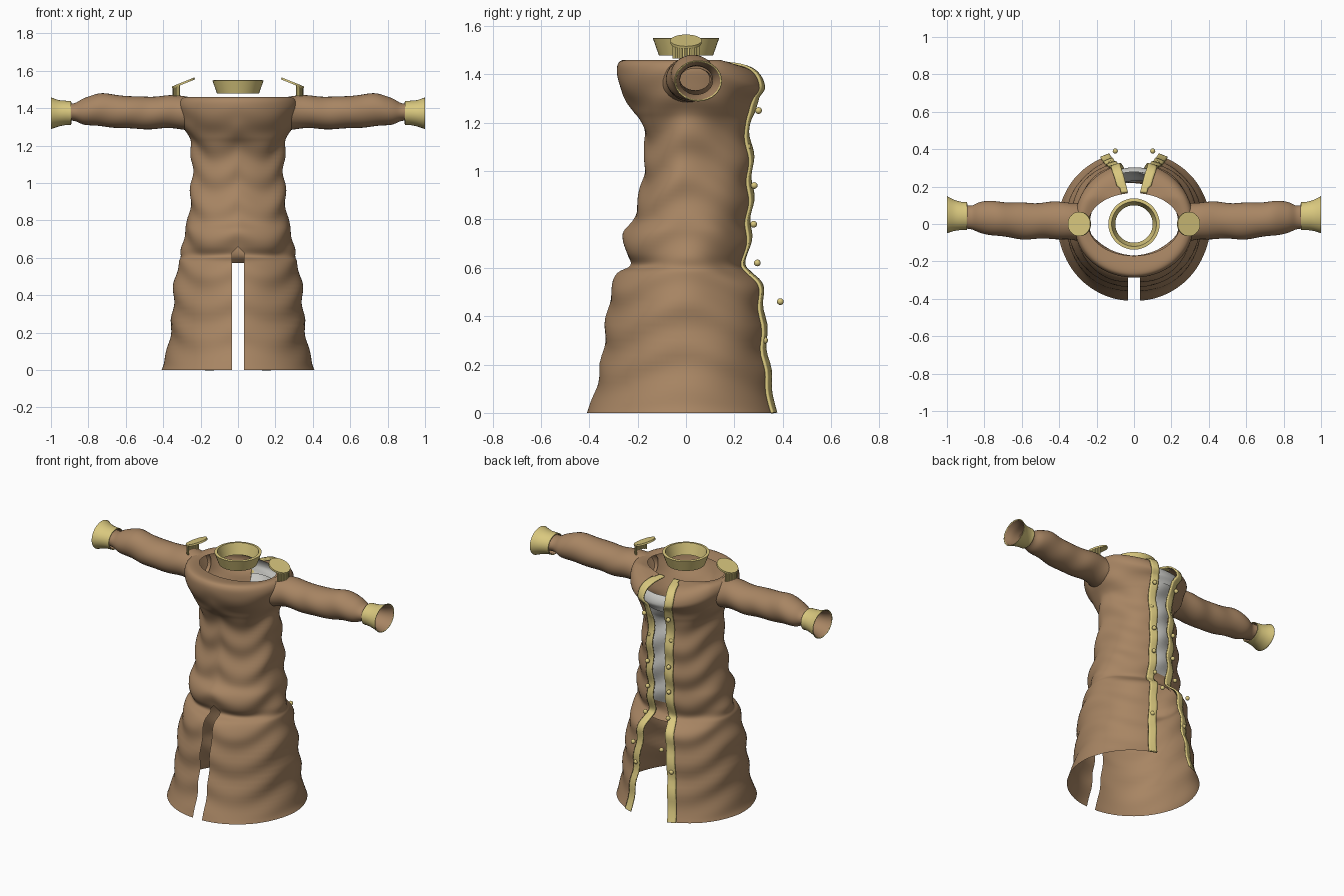
import bpy, bmesh, math
from mathutils import Vector, Matrix

if "Cube" in bpy.data.objects:
    bpy.data.objects.remove(bpy.data.objects["Cube"])

def mat(name, c):
    m = bpy.data.materials.new(name)
    m.diffuse_color = (*c, 1)
    m.use_nodes = True
    m.node_tree.nodes["Principled BSDF"].inputs["Base Color"].default_value = m.diffuse_color
    return m

BROWN = mat("brown cloth", (0.39, 0.235, 0.125))
GOLD = mat("gold trim", (0.70, 0.58, 0.21))
GREY = mat("grey shirt", (0.60, 0.60, 0.57))

def finish(name, bm, material, mirror=True, thick=0, angle=50):
    bmesh.ops.recalc_face_normals(bm, faces=bm.faces)
    me = bpy.data.meshes.new(name)
    bm.to_mesh(me)
    bm.free()
    ob = bpy.data.objects.new(name, me)
    bpy.context.collection.objects.link(ob)
    me.materials.append(material)
    bpy.ops.object.select_all(action='DESELECT')
    ob.select_set(True)
    bpy.context.view_layer.objects.active = ob
    bpy.ops.object.shade_smooth_by_angle(angle=math.radians(angle))
    if thick:
        s = ob.modifiers.new("thickness", 'SOLIDIFY')
        s.thickness = thick
        s.offset = 0
    if mirror:
        m = ob.modifiers.new("mirror", 'MIRROR')
        m.merge_threshold = 0.0005
    return ob

def grid(rows, closed=False):
    bm = bmesh.new()
    vs = [[bm.verts.new(p) for p in r] for r in rows]
    n = len(rows[0])
    for a, b in zip(vs, vs[1:]):
        for i in range(n if closed else n - 1):
            j = (i + 1) % n
            bm.faces.new((a[i], a[j], b[j], b[i]))
    return bm

def spline(keys, steps):
    # Catmull-Rom through the key tuples
    out = []
    for i in range(len(keys) - 1):
        k = [keys[max(0, i - 1)], keys[i], keys[i + 1], keys[min(len(keys) - 1, i + 2)]]
        for s in range(steps):
            t = s / steps
            out.append(tuple(0.5 * (2 * b + (c - a) * t + (2 * a - 5 * b + 4 * c - d) * t * t
                             + (3 * b - a - 3 * c + d) * t ** 3) for a, b, c, d in zip(*k)))
    return out + [keys[-1]]

# Coat cross-sections: height, half width, depth to -y, depth to +y, half opening
RINGS = spline([
    (0, .41, .41, .385, .13), (.04, .395, .395, .375, .125), (.15, .37, .362, .36, .115),
    (.30, .355, .34, .34, .10), (.45, .34, .322, .325, .085), (.53, .325, .302, .31, .075),
    (.58, .31, .28, .265, .06), (.61, .295, .235, .245, .05), (.66, .298, .25, .25, .047),
    (.74, .285, .255, .262, .045), (.80, .27, .22, .266, .045), (.90, .26, .192, .272, .045),
    (1.0, .248, .175, .272, .045), (1.1, .24, .168, .268, .045), (1.2, .25, .185, .258, .045),
    (1.25, .265, .215, .275, .048), (1.32, .30, .265, .31, .06), (1.40, .32, .285, .325, .075),
    (1.445, .31, .28, .30, .07), (1.46, .28, .25, .25, .055), (1.45, .245, .17, .165, .035)], 5)

def coat_point(ring, a, off=0.0):
    # a = 0 at the +y opening, pi at the -y slit
    z, w, f, b, _ = ring
    s, c = math.sin(a), math.cos(a)
    fold = .007 * math.sin(36 * z + 2 * math.sin(3 * a)) + .005 * math.sin(5 * a + 11 * z) * s
    fold *= min(1, max(0, (1.42 - z) / .15)) * min(1, .3 + z * 3)
    r = off + fold
    y = c * ((b if c > 0 else f) + r)
    if z > 1.3:
        z -= max(0, y - .14) * .3 * min(1, (z - 1.3) / .1)
        z += off
    return (s * (w + r), y, z)

def back_angle(ring, extra=0):
    return math.asin(min(1, (ring[4] + extra) / ring[1]))

# Coat body with the slit and the buttoned opening
rows = []
for g in RINGS:
    slit = min(.032, max(0, .66 - g[0]))
    a0, a1 = back_angle(g), math.pi - math.asin(slit / g[1])
    row = [coat_point(g, a0 + (a1 - a0) * i / 44) for i in range(45)]
    if slit == 0:
        row[-1] = (0, row[-1][1], row[-1][2])
    rows.append(row)
finish("coat_body", grid(rows), BROWN)

# Gold trim along the opening
rows = []
for g in RINGS:
    a0 = back_angle(g, -.003)
    a1 = back_angle(g, .045 if g[1] > .26 or g[0] < 1.4 else .032)
    rows.append([coat_point(g, a0 + (a1 - a0) * i / 4, .005) for i in range(5)])
finish("opening_trim", grid(rows), GOLD, thick=.01)

# Panels closing the opening behind the trim
def panel(name, z0, z1, material):
    rows = []
    for g in RINGS[:-10]:
        if z0 <= g[0] <= z1:
            rows.append([coat_point(g, back_angle(g, .04) * i / 4, -.022) for i in range(-4, 5)])
    finish(name, grid(rows), material, mirror=False)

panel("shirt_panel", .67, 1.45, GREY)
panel("waist_panel", .57, .68, BROWN)

# Button rows
bm = bmesh.new()
for x, y, z in [(.085, .30, 1.25), (.075, .255, 1.10), (.075, .282, .94), (.075, .28, .78),
                (.08, .295, .62), (.10, .39, .46), (.125, .325, .30)]:
    bmesh.ops.create_uvsphere(bm, u_segments=12, v_segments=8, radius=.014,
                              matrix=Matrix.Translation((x, y, z)))
finish("buttons", bm, GOLD)

# Lofted tubes along x: x, centre y, half depth, centre z, half height
def tube(name, keys, material, steps=5, crease=0, thick=0, inset=0):
    rows = []
    for x, cy, ry, cz, rz in spline(keys, steps):
        row = []
        for i in range(32):
            a = math.tau * i / 32
            k = 1 + crease * math.sin(34 * x + 2 * math.sin(a)) - inset
            row.append((x, cy + ry * k * math.cos(a), cz + rz * k * math.sin(a)))
        rows.append(row)
    finish(name, grid(rows, True), material, thick=thick)

tube("sleeve", [(.27, .005, .11, 1.375, .09), (.34, .015, .10, 1.38, .088),
                (.45, .02, .098, 1.377, .087), (.55, .015, .097, 1.375, .086),
                (.65, .02, .095, 1.385, .088), (.74, .03, .092, 1.39, .087),
                (.82, .035, .082, 1.385, .072), (.87, .035, .065, 1.38, .048),
                (.91, .04, .066, 1.378, .045)], BROWN, crease=.03)
CUFF = [(.892, .043, .072, 1.375, .062), (.92, .043, .073, 1.375, .063),
        (.96, .046, .081, 1.373, .069), (1.0, .05, .097, 1.373, .083)]
tube("cuff", CUFF, GOLD, steps=4, thick=.004)
tube("cuff_lining", [(k[0] - .002,) + k[1:] for k in CUFF], BROWN, steps=4, inset=.06)

# Standing collar
profile = [(.100, 1.482), (.112, 1.478), (.137, 1.549), (.120, 1.551), (.100, 1.482)]
rows = [[(r * math.cos(math.tau * i / 40), r * math.sin(math.tau * i / 40), z)
         for i in range(40)] for r, z in profile]
finish("collar", grid(rows, True), GOLD, mirror=False, angle=30)

# Shoulder boards with hanging fringe
tilt = math.radians(22)
bm = bmesh.new()
bmesh.ops.create_cone(bm, cap_ends=True, segments=32, radius1=.065, radius2=.065, depth=.011,
                      matrix=Matrix.Translation((.292, 0, 1.535)) @ Matrix.Rotation(tilt, 4, 'Y'))
finish("shoulder_board", bm, GOLD, angle=30)
bm = bmesh.new()
for i in range(13):
    a = math.radians(-62 + 124 * i / 12)
    x, y = .292 + .052 * math.cos(a), .058 * math.sin(a)
    top = 1.533 - (x - .292) * math.tan(tilt)
    bmesh.ops.create_cone(bm, cap_ends=True, segments=8, radius1=.005, radius2=.005,
                          depth=top - 1.465,
                          matrix=Matrix.Translation((x, y, (top + 1.465) / 2)))
finish("shoulder_fringe", bm, GOLD)
